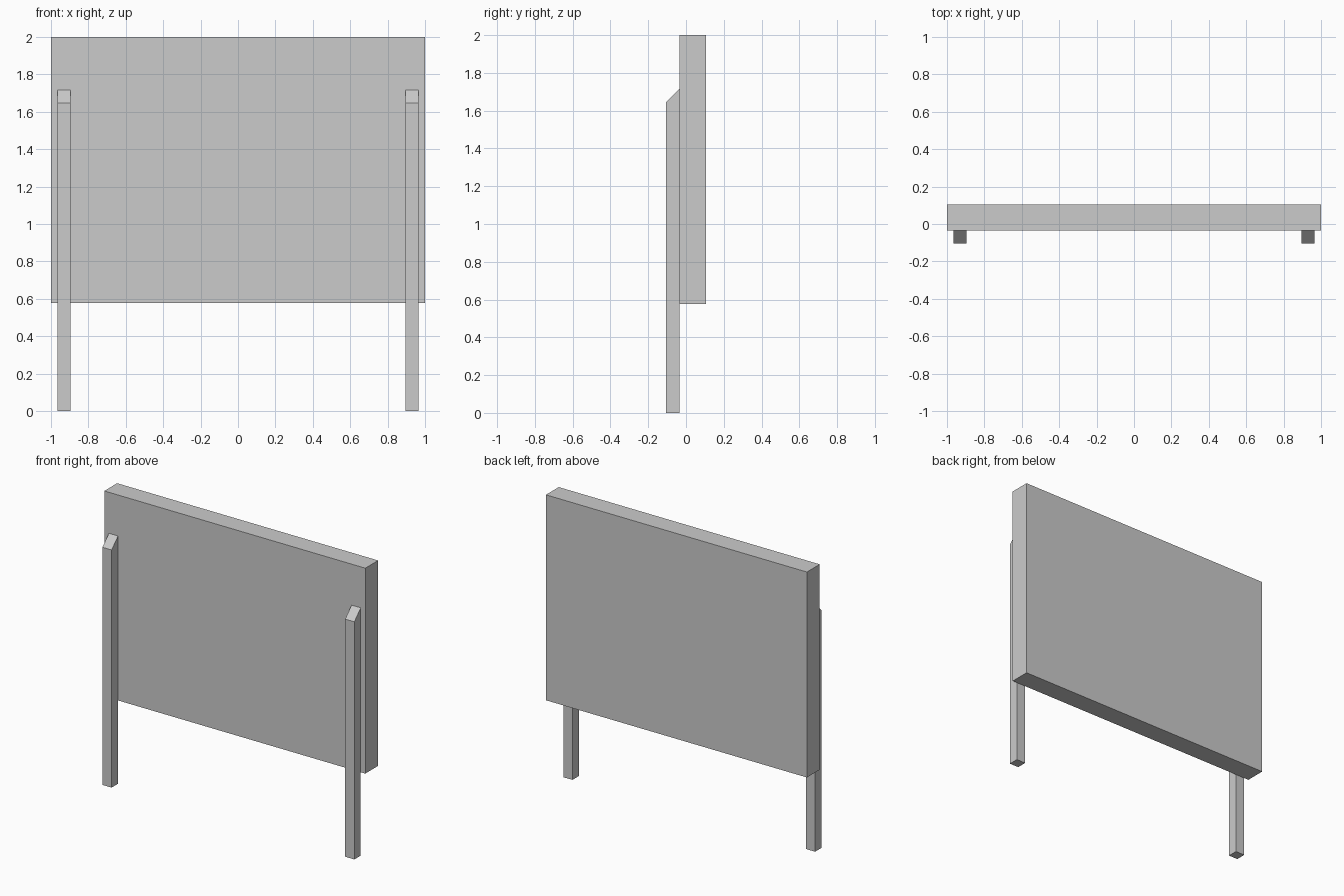
import bpy, bmesh

if "Cube" in bpy.data.objects:
    bpy.data.objects.remove(bpy.data.objects["Cube"])


def extrude_profile(name, profile, x0, x1):
    """Extrude a closed (y, z) profile along x from x0 to x1."""
    bm = bmesh.new()
    face = bm.faces.new([bm.verts.new((x0, y, z)) for y, z in profile])
    geom = bmesh.ops.extrude_face_region(bm, geom=[face])["geom"]
    verts = [v for v in geom if isinstance(v, bmesh.types.BMVert)]
    bmesh.ops.translate(bm, verts=verts, vec=(x1 - x0, 0, 0))
    bmesh.ops.recalc_face_normals(bm, faces=bm.faces)
    mesh = bpy.data.meshes.new(name)
    bm.to_mesh(mesh)
    bm.free()
    obj = bpy.data.objects.new(name, mesh)
    bpy.context.collection.objects.link(obj)
    return obj


FRONT, JOIN, BACK = -0.105, -0.035, 0.105

# Sign panel
extrude_profile("panel", [(JOIN, 0.577), (BACK, 0.577), (BACK, 2.0), (JOIN, 2.0)], -1.0, 1.0)

# Two square posts with sloped tops, fixed to the front of the panel
post = [(FRONT, 0), (JOIN, 0), (JOIN, 1.716), (FRONT, 1.646)]
for side, x in (("left", -0.93), ("right", 0.93)):
    extrude_profile(side + "_post", post, x - 0.035, x + 0.035)
